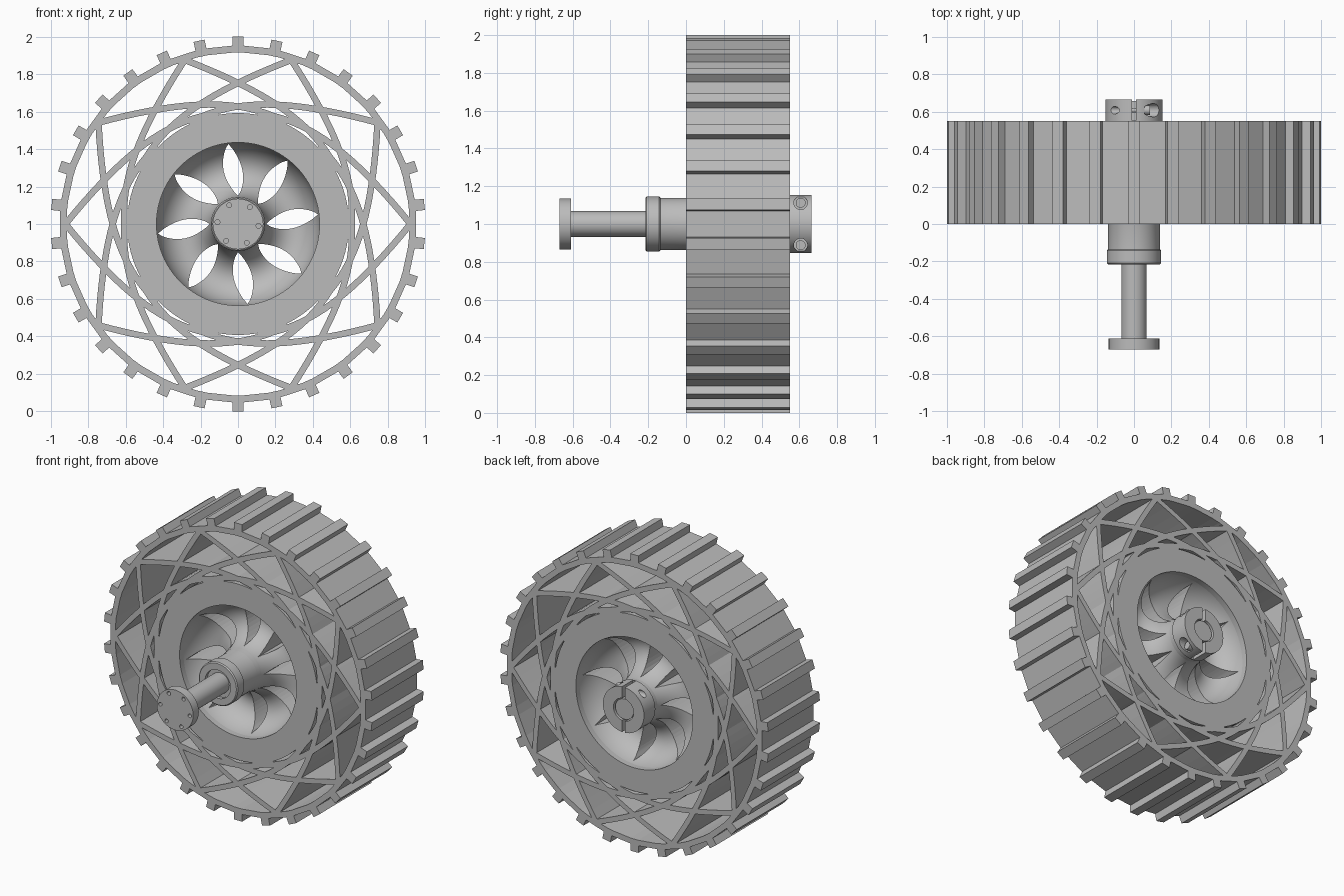
import bpy, bmesh, math
from math import pi, cos, sin, radians

if "Cube" in bpy.data.objects:
    bpy.data.objects.remove(bpy.data.objects["Cube"])

DEPTH = 0.55
grey = bpy.data.materials.new("plain_grey")
grey.use_nodes = True
grey.diffuse_color = (0.5, 0.5, 0.5, 1)
grey.node_tree.nodes["Principled BSDF"].inputs["Base Color"].default_value = (0.5, 0.5, 0.5, 1)


def polar(r, a, y=0.0):
    """Point at radius r and angle a around the axle."""
    return (r * cos(a), y, 1 + r * sin(a))


def finish(name, bm, smooth=False):
    bmesh.ops.recalc_face_normals(bm, faces=bm.faces)
    mesh = bpy.data.meshes.new(name)
    bm.to_mesh(mesh)
    bm.free()
    mesh.materials.append(grey)
    ob = bpy.data.objects.new(name, mesh)
    bpy.context.collection.objects.link(ob)
    if smooth:
        smooth_edges(ob)
    return ob


def smooth_edges(ob):
    bpy.ops.object.select_all(action="DESELECT")
    ob.select_set(True)
    bpy.context.view_layer.objects.active = ob
    bpy.ops.object.shade_smooth_by_angle(angle=radians(32))


def strip(bm, side_a, side_b, y0, y1, closed):
    """Solid band between two lines of (x, z) points."""
    rows = [[bm.verts.new((x, y, z)) for x, z in side]
            for side, y in ((side_a, y0), (side_b, y0), (side_b, y1), (side_a, y1))]
    n = len(side_a)
    for i in range(n if closed else n - 1):
        j = (i + 1) % n
        for k in range(4):
            p, q = rows[k], rows[(k + 1) % 4]
            bm.faces.new((p[i], p[j], q[j], q[i]))
    if not closed:
        for i in (0, n - 1):
            bm.faces.new([row[i] for row in rows])


def lathe(name, profile, steps=64):
    """Turn a closed (radius, y) outline around the axle; radius 0 is a pole."""
    bm = bmesh.new()
    vs = [bm.verts.new((r, y, 1)) for r, y in profile]
    edges = [bm.edges.new((vs[i], vs[(i + 1) % len(vs)])) for i in range(len(vs))
             if profile[i][0] > 0 or profile[(i + 1) % len(vs)][0] > 0]
    bmesh.ops.spin(bm, geom=vs + edges, cent=(0, 0, 1), axis=(0, 1, 0),
                   angle=2 * pi, steps=steps, use_merge=True)
    bmesh.ops.remove_doubles(bm, verts=bm.verts, dist=1e-5)
    return finish(name, bm, True)


def prism(bm, pts, y0, y1):
    a = [bm.verts.new((x, y0, z)) for x, z in pts]
    b = [bm.verts.new((x, y1, z)) for x, z in pts]
    bm.faces.new(a)
    bm.faces.new(b)
    for i in range(len(pts)):
        j = (i + 1) % len(pts)
        bm.faces.new((a[i], a[j], b[j], b[i]))


def flat(r, a):
    x, _, z = polar(r, a)
    return x, z


def circle(cx, cz, r, n=20):
    return [(cx + r * cos(2 * pi * i / n), cz + r * sin(2 * pi * i / n)) for i in range(n)]


def cut(ob, bm):
    """Subtract the solids in bm from ob."""
    tool = finish(ob.name + "_cutter", bm)
    tool.hide_render = True
    mod = ob.modifiers.new("cut", "BOOLEAN")
    mod.object = tool
    mod.solver = "EXACT"
    bpy.context.view_layer.objects.active = ob
    bpy.ops.object.modifier_apply(modifier="cut")
    bpy.data.objects.remove(tool)
    smooth_edges(ob)


# Tread band with thirty lugs
LUGS = 30
outer, inner = [], []
for k in range(LUGS):
    mid = pi / 2 + 2 * pi * k / LUGS
    for r, side in ((0.952, -1), (1.0, -1), (1.0, 1), (0.952, 1)):
        a = mid + side * 0.03 / r
        outer.append(flat(r, a))
        inner.append(flat(0.915, mid + side * (0.031 if r < 1 else 0.029)))
bm = bmesh.new()
strip(bm, outer, inner, 0, DEPTH, True)
finish("tread", bm)

# Lattice of curved spokes, mirrored pairs from ten nodes
bm = bmesh.new()
for k in range(10):
    for sign in (-1, 1):
        path = []
        for i in range(21):
            t = radians(4 * i)
            r = 0.585 + 0.335 * math.exp(-t / radians(26))
            path.append(flat(r, radians(36 * k) + sign * t))
        left, right = [], []
        for i, (x, z) in enumerate(path):
            (x0, z0), (x1, z1) = path[max(i - 1, 0)], path[min(i + 1, 20)]
            d = math.hypot(x1 - x0, z1 - z0)
            nx, nz = (z0 - z1) / d * 0.017, (x1 - x0) / d * 0.017
            left.append((x + nx, z + nz))
            right.append((x - nx, z - nz))
        strip(bm, left, right, 0, DEPTH, False)
finish("spokes", bm)

# Hub ring
lathe("hub_ring", [(0.435, 0), (0.592, 0), (0.592, DEPTH), (0.435, DEPTH)], 96)

# Dished web, hollowed front and back, with eight curved petal openings
front = [(0.29 + 0.148 * cos(pi * i / 16), 0.2 * sin(pi * i / 16)) for i in range(17)]
back = [(r, DEPTH - y) for r, y in reversed(front)]
web = lathe("dished_web", front + back, 96)
bm = bmesh.new()
for k in range(8):
    base = radians(7 + 45 * k)
    sides = ([], [])
    for i in range(13):
        s = i / 12
        r = 0.15 + 0.28 * s
        bend = base - 0.12 * (1 - s) ** 2
        half = 0.05 * sin(pi * s) ** 0.8 / r
        sides[0].append(flat(r, bend + half))
        if 0 < i < 12:
            sides[1].append(flat(r, bend - half))
    prism(bm, sides[0] + sides[1][::-1], -0.1, DEPTH + 0.1)
cut(web, bm)

# Hub barrel with bearing flange
lathe("hub_barrel", [(0.095, -0.19), (0.095, -0.215), (0.138, -0.215), (0.145, -0.208),
                     (0.145, -0.142), (0.138, -0.135), (0.138, 0), (0.145, 0.03),
                     (0.145, DEPTH), (0.06, DEPTH), (0.06, -0.19)])

# Axle
lathe("axle", [(0, -0.63), (0.068, -0.63), (0.068, 0.655), (0, 0.655)], 48)

# End plate with six screw holes
plate = lathe("end_plate", [(0, -0.67), (0.135, -0.67), (0.135, -0.61), (0, -0.61)])
bm = bmesh.new()
for k in range(6):
    x, z = flat(0.11, radians(60 * k - 5))
    prism(bm, circle(x, z, 0.013, 14), -0.7, -0.58)
cut(plate, bm)

# Split clamp collar with two cross screws
collar = lathe("clamp_collar", [(0.075, 0.545), (0.153, 0.545), (0.153, 0.665), (0.075, 0.665)])
bm = bmesh.new()
for s in (-1, 1):
    z0, z1 = 1 + s * 0.06, 1 + s * 0.2
    prism(bm, [(-0.011, z0), (0.011, z0), (0.011, z1), (-0.011, z1)], 0.551, 0.7)
cut(collar, bm)


def cross_cylinders(bm, r, x0, x1):
    """Pair of cylinders along x, above and below the axle."""
    for s in (-1, 1):
        pts = circle(0.607, 1 + s * 0.112, r)
        ends = [[bm.verts.new((x, y, z)) for y, z in pts] for x in (x0, x1)]
        for end in ends:
            bm.faces.new(end)
        for i in range(len(pts)):
            j = (i + 1) % len(pts)
            bm.faces.new((ends[0][i], ends[0][j], ends[1][j], ends[1][i]))


for radius, x0, x1 in ((0.036, 0.055, 0.2), (0.02, -0.2, -0.04)):
    bm = bmesh.new()
    cross_cylinders(bm, radius, x0, x1)
    cut(collar, bm)
bm = bmesh.new()
cross_cylinders(bm, 0.026, 0.05, 0.085)
cross_cylinders(bm, 0.013, -0.06, 0.06)
finish("clamp_screws", bm, True)
